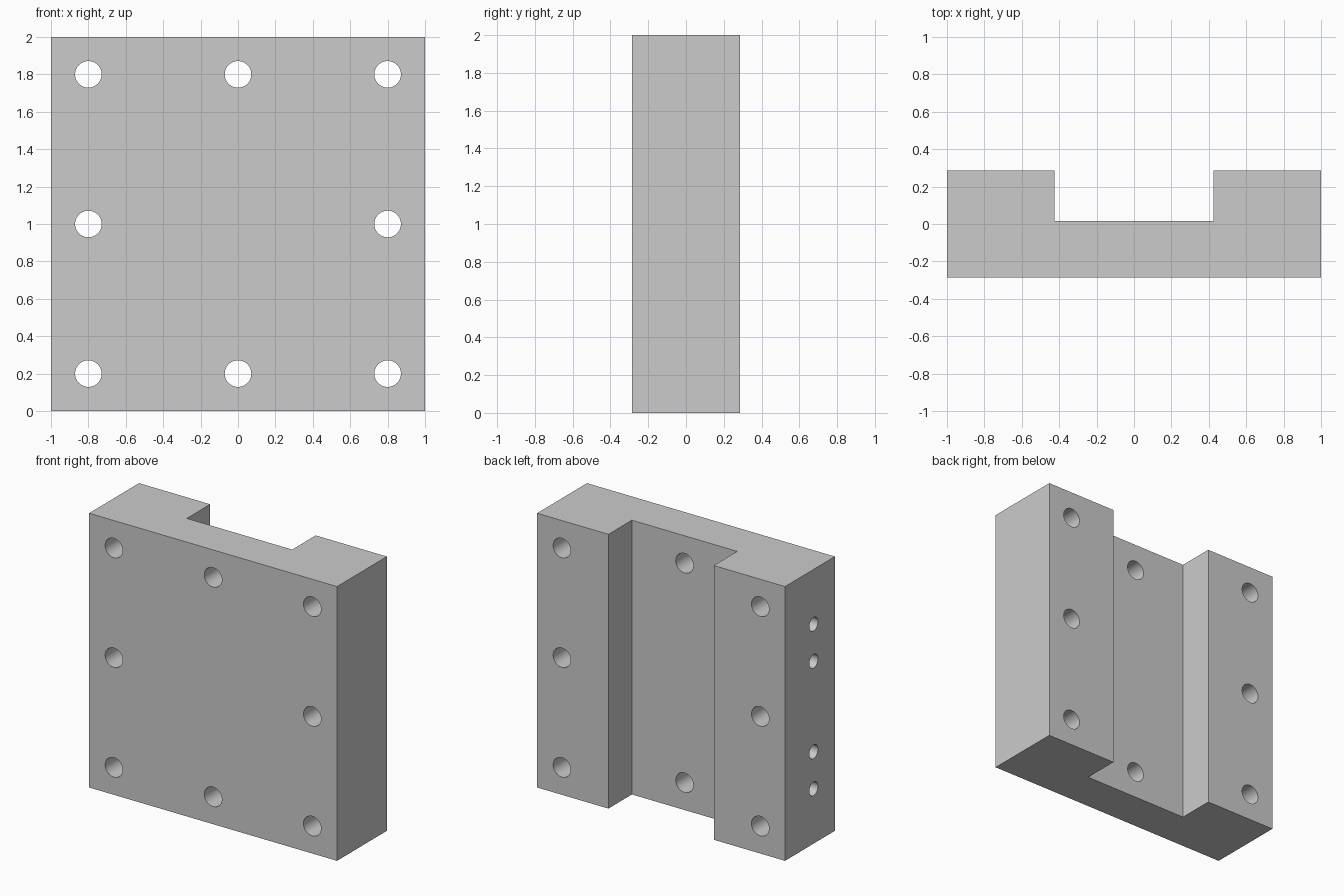
import bpy, bmesh
from math import pi
from mathutils import Matrix

if "Cube" in bpy.data.objects:
    bpy.data.objects.remove(bpy.data.objects["Cube"])

D = 0.287        # half thickness
FLOOR = 0.017    # channel floor
CH = 0.425       # channel half width

# Channelled block: U profile extruded upwards
profile = [(-1, -D), (1, -D), (1, D), (CH, D), (CH, FLOOR),
           (-CH, FLOOR), (-CH, D), (-1, D)]
bm = bmesh.new()
base = bm.faces.new([bm.verts.new((x, y, 0)) for x, y in profile])
ext = bmesh.ops.extrude_face_region(bm, geom=[base])
bmesh.ops.translate(bm, vec=(0, 0, 2),
                    verts=[v for v in ext["geom"] if isinstance(v, bmesh.types.BMVert)])
bmesh.ops.recalc_face_normals(bm, faces=bm.faces)
mesh = bpy.data.meshes.new("channel_block")
bm.to_mesh(mesh)
bm.free()
block = bpy.data.objects.new("channel_block", mesh)
bpy.context.collection.objects.link(block)

# Drill shapes gathered into one cutter
cut = bmesh.new()


def drill(loc, radius, length, axis):
    matrix = Matrix.Translation(loc) @ Matrix.Rotation(pi / 2, 4, axis)
    bmesh.ops.create_cone(cut, cap_ends=True, segments=48, radius1=radius,
                          radius2=radius, depth=length, matrix=matrix)


# Eight through holes around the plate
for x in (-0.8, 0, 0.8):
    for z in (0.2, 1, 1.8):
        if (x, z) != (0, 1):
            drill((x, 0, z), 0.071, 1, 'X')

# Four blind holes in the left side, 0.4 deep
for z in (0.4, 0.67, 1.33, 1.6):
    drill((-0.85, -0.042, z), 0.05, 0.5, 'Y')

mesh = bpy.data.meshes.new("hole_cutter")
cut.to_mesh(mesh)
cut.free()
cutter = bpy.data.objects.new("hole_cutter", mesh)
bpy.context.collection.objects.link(cutter)

# Cut the holes, then remove the cutter
bpy.context.view_layer.objects.active = block
block.select_set(True)
mod = block.modifiers.new("holes", 'BOOLEAN')
mod.operation = 'DIFFERENCE'
mod.solver = 'EXACT'
mod.object = cutter
bpy.ops.object.modifier_apply(modifier=mod.name)
bpy.data.objects.remove(cutter)
bpy.ops.object.shade_smooth_by_angle()
